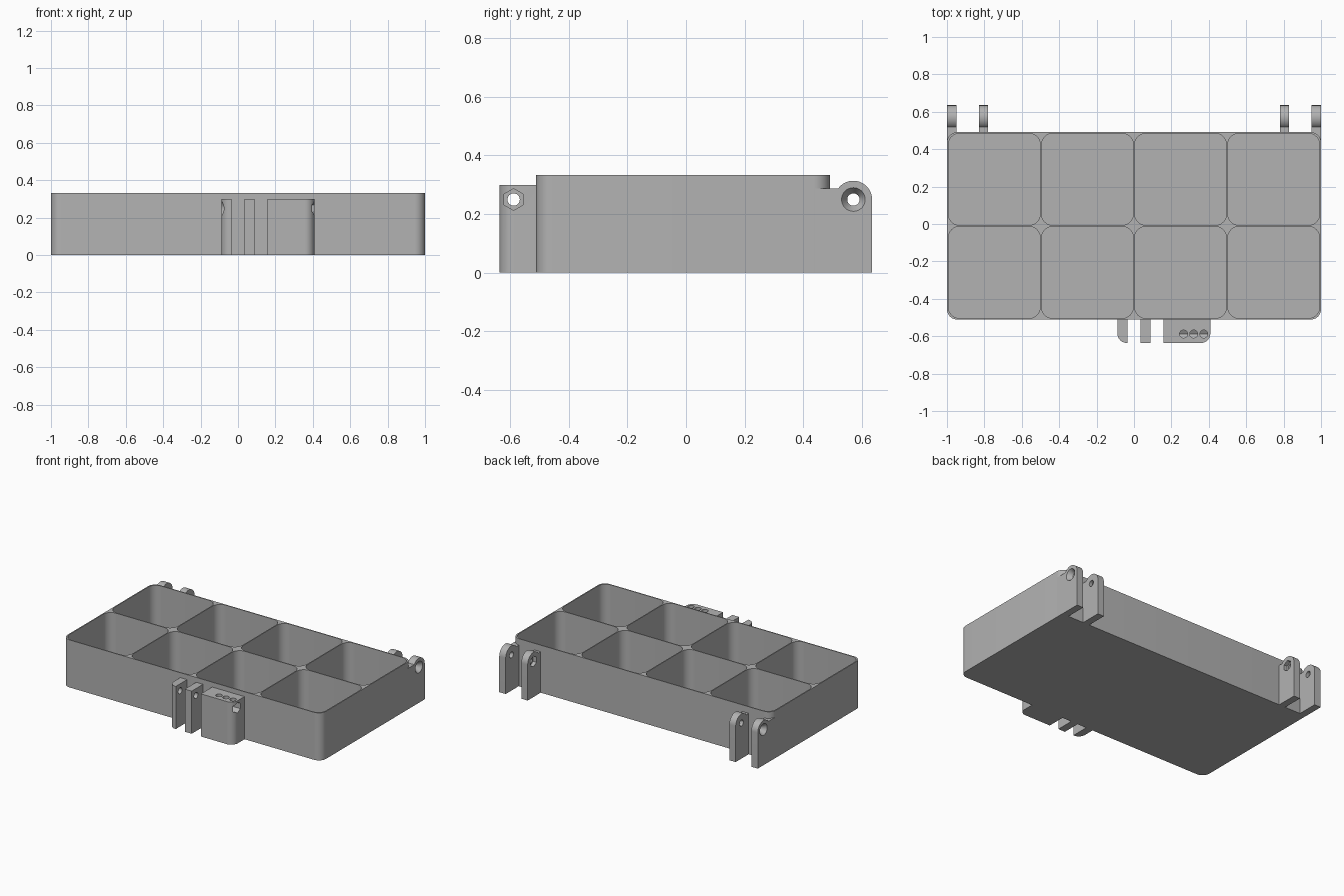
import bpy
import bmesh
from math import cos, sin, radians

if "Cube" in bpy.data.objects:
    bpy.data.objects.remove(bpy.data.objects["Cube"], do_unlink=True)

grey = bpy.data.materials.new("plain grey")
grey.use_nodes = True
grey.diffuse_color = (0.45, 0.45, 0.45, 1)
grey.node_tree.nodes["Principled BSDF"].inputs["Base Color"].default_value = grey.diffuse_color


def arc(u, v, r, start, end, n):
    """Points along an arc, angles in degrees."""
    angles = [radians(start + (end - start) * i / n) for i in range(n + 1)]
    return [(u + r * cos(a), v + r * sin(a)) for a in angles]


def ring(u, v, r, n=32, start=90):
    return arc(u, v, r, start, start + 360, n)[:-1]


def rounded(x0, x1, y0, y1, radii):
    """Rectangle with a radius per corner, counter-clockwise from lower left."""
    corners = [(x0, y0, 1, 1), (x1, y0, -1, 1), (x1, y1, -1, -1), (x0, y1, 1, -1)]
    pts = []
    for i, ((x, y, sx, sy), r) in enumerate(zip(corners, radii)):
        if r:
            pts += arc(x + sx * r, y + sy * r, r, 180 + 90 * i, 270 + 90 * i, 10)
        else:
            pts.append((x, y))
    return pts


def loft(name, axis, lo, hi, outline, outline_hi=None):
    """Solid between two matching outlines, along X (outline in yz) or Z (in xy)."""
    def place(p, h):
        return (h, *p) if axis == "X" else (*p, h)
    bm = bmesh.new()
    a = [bm.verts.new(place(p, lo)) for p in outline]
    b = [bm.verts.new(place(p, hi)) for p in outline_hi or outline]
    bm.faces.new(a)
    bm.faces.new(b)
    for i in range(len(a)):
        bm.faces.new((a[i - 1], a[i], b[i], b[i - 1]))
    bmesh.ops.recalc_face_normals(bm, faces=bm.faces)
    mesh = bpy.data.meshes.new(name)
    bm.to_mesh(mesh)
    bm.free()
    mesh.materials.append(grey)
    obj = bpy.data.objects.new(name, mesh)
    bpy.context.collection.objects.link(obj)
    return obj


def activate(obj):
    bpy.ops.object.select_all(action="DESELECT")
    obj.select_set(True)
    bpy.context.view_layer.objects.active = obj


def cut(obj, cutters):
    activate(obj)
    for c in cutters:
        c.hide_render = True
        mod = obj.modifiers.new("cut", "BOOLEAN")
        mod.operation = "DIFFERENCE"
        mod.solver = "EXACT"
        mod.object = c
        bpy.ops.object.modifier_apply(modifier=mod.name)
        bpy.data.objects.remove(c, do_unlink=True)


def finish(obj):
    activate(obj)
    bpy.ops.object.shade_smooth_by_angle(angle=radians(30))


# Main dimensions
FRONT, BACK, HEIGHT, FLOOR = -0.511, 0.491, 0.332, 0.01
MID_Y = (FRONT + BACK) / 2
HOLE, HEAD, NUT, HOLE_Z = 0.021, 0.041, 0.037, 0.249
HINGE_Y, CLASP_Y = 0.571, -0.588


def body(name):
    return loft(name, "Z", 0, HEIGHT, rounded(-1, 1, FRONT, BACK, [0.055] * 4))


# Tray with eight rounded compartments
tray = body("tray")
cell_x, cell_y, gap = 0.498, 0.4975, 0.0035
pockets = []
for col in range(4):
    for row in range(2):
        x, y = (col - 2) * cell_x, MID_Y + (row - 1) * cell_y
        pockets.append(loft("pocket", "Z", FLOOR, 0.5, rounded(
            x + gap, x + cell_x - gap, y + gap, y + cell_y - gap, [0.06] * 4)))
cut(tray, pockets)
finish(tray)

# Hinge lugs: outer ones take a sunk screw head, inner ones a hexagonal nut
lug = [(0.44, 0), (0.635, 0)] + arc(HINGE_Y, HOLE_Z, 0.064, 0, 144.7, 20) + [(0.44, 0.286)]
hole = ring(HINGE_Y, HOLE_Z, HOLE)
for side, label in ((1, "left"), (-1, "right")):
    outer = loft(label + "_outer_hinge_lug", "X", side * 0.95, side, lug)
    head = loft("head", "X", side * 0.97, side * 1.001, hole, ring(HINGE_Y, HOLE_Z, HEAD))
    cut(outer, [body("trim"), loft("bore", "X", side * 0.9, side * 1.1, hole), head])
    inner = loft(label + "_inner_hinge_lug", "X", side * 0.78, side * 0.829, lug)
    nut = loft("nut", "X", side * 0.7, side * 0.805, ring(HINGE_Y, HOLE_Z, NUT, 6))
    cut(inner, [body("trim"), loft("bore", "X", side * 0.7, side * 0.9, hole), nut])
    finish(outer)
    finish(inner)

# Front clasp: two thin lugs and a wide block on one cross bore
CLASP_FRONT, CLASP_TOP = -0.636, 0.298
hole = ring(CLASP_Y, HOLE_Z, HOLE)


def clasp(name, x0, x1, radii, extra):
    part = loft(name, "Z", 0, CLASP_TOP, rounded(x0, x1, CLASP_FRONT, FRONT, radii))
    cut(part, [loft("bore", "X", -0.2, 0.5, hole)] + extra)
    finish(part)


sunk = loft("head", "X", -0.0895, -0.058, ring(CLASP_Y, HOLE_Z, HEAD), hole)
clasp("clasp_end_lug", -0.0885, -0.036, [0.05, 0, 0, 0], [sunk])
clasp("clasp_middle_lug", 0.034, 0.087, [0] * 4, [])
nut_slot = loft("nut", "X", 0.24, 0.5, ring(CLASP_Y, HOLE_Z, NUT, 6))
drops = [loft("drop", "Z", HOLE_Z, 0.4, ring(x, CLASP_Y, HOLE)) for x in (0.265, 0.319, 0.373)]
clasp("clasp_block", 0.158, 0.408, [0, 0.05, 0, 0], [nut_slot] + drops)
